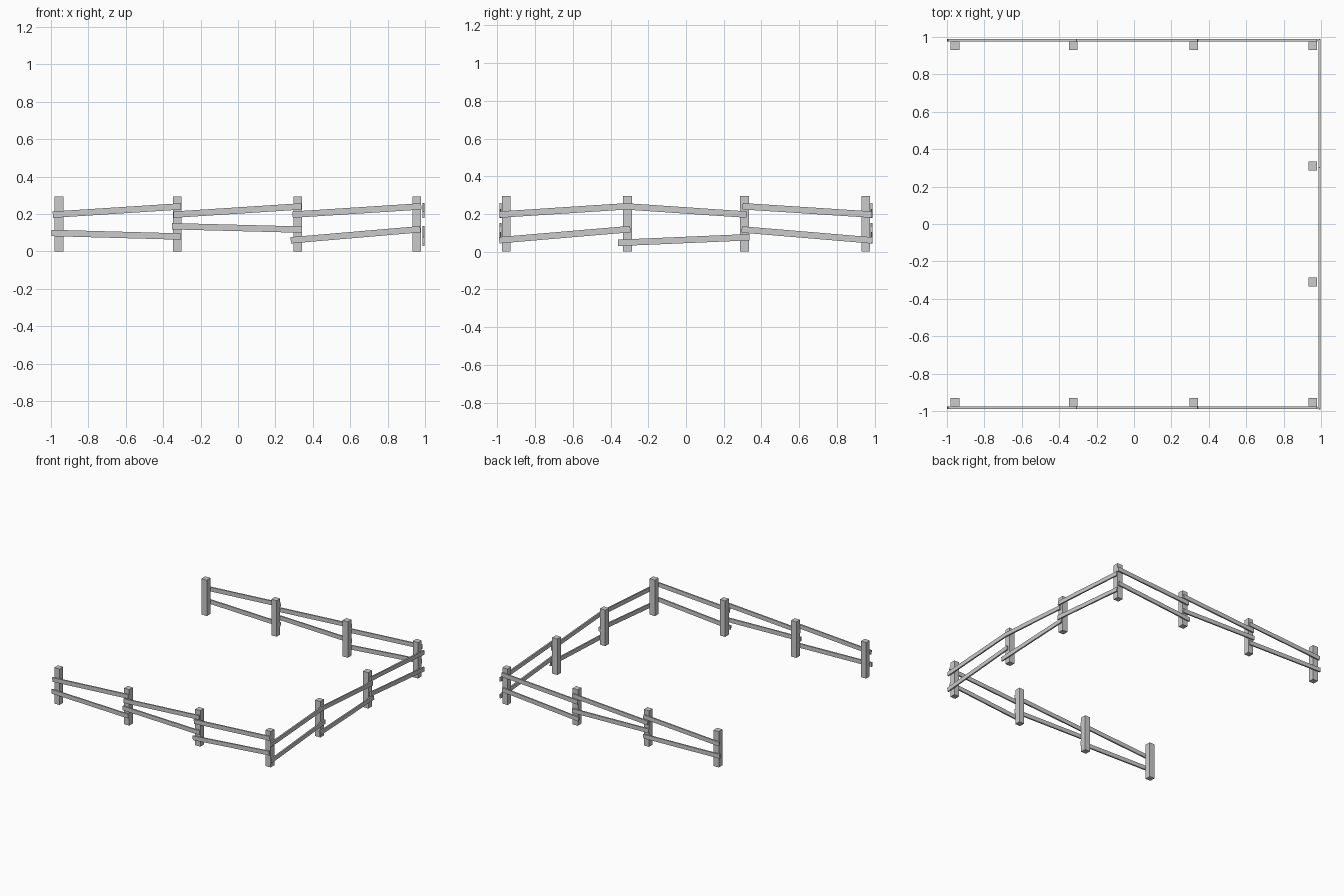
import bpy
from math import atan2, hypot

if "Cube" in bpy.data.objects:
    bpy.data.objects.remove(bpy.data.objects["Cube"])

POST_W, POST_H = 0.047, 0.295
RAIL_T, RAIL_H = 0.012, 0.034


def box(name, loc, size, rot=(0, 0, 0)):
    """Box with its size baked into the mesh."""
    bpy.ops.mesh.primitive_cube_add(size=1, location=loc, rotation=rot)
    ob = bpy.context.object
    ob.name = name
    ob.scale = size
    bpy.ops.object.transform_apply(location=False, rotation=False, scale=True)
    return ob


def post(name, x, y):
    box(name, (x, y, POST_H / 2), (POST_W, POST_W, POST_H))


def rail(name, axis, offset, a, za, b, zb):
    """Sloping plank from (a, za) to (b, zb), running along x or y."""
    length, slope = hypot(b - a, zb - za), atan2(zb - za, b - a)
    mid, z = (a + b) / 2, (za + zb) / 2
    if axis == 'x':
        box(name, (mid, offset, z), (length, RAIL_T, RAIL_H), (0, -slope, 0))
    else:
        box(name, (offset, mid, z), (RAIL_T, length, RAIL_H), (slope, 0, 0))


# Rails: start, start height, end, end height
long_rails = [
    (-0.99, 0.197, -0.305, 0.241), (-0.998, 0.099, -0.305, 0.08),
    (-0.345, 0.197, 0.34, 0.241), (-0.352, 0.135, 0.342, 0.117),
    (0.292, 0.197, 0.98, 0.241), (0.282, 0.06, 0.975, 0.119),
]
side_rails = [
    (-0.988, 0.197, -0.31, 0.241), (-0.99, 0.061, -0.295, 0.12),
    (-0.33, 0.241, 0.322, 0.197), (-0.36, 0.047, 0.337, 0.077),
    (0.3, 0.241, 0.986, 0.197), (0.295, 0.118, 0.988, 0.06),
]

# Front and back runs of the fence
for side, s in (("front", -1), ("back", 1)):
    for i, x in enumerate((-0.957, -0.325, 0.32, 0.956)):
        post(f"{side}_post_{i + 1}", x, s * 0.953)
    for i, r in enumerate(long_rails):
        rail(f"{side}_rail_{i + 1}", 'x', s * 0.983, *r)

# Right run of the fence
for i, y in enumerate((-0.31, 0.31)):
    post(f"right_post_{i + 1}", 0.956, y)
for i, r in enumerate(side_rails):
    rail(f"right_rail_{i + 1}", 'y', 0.992, *r)
